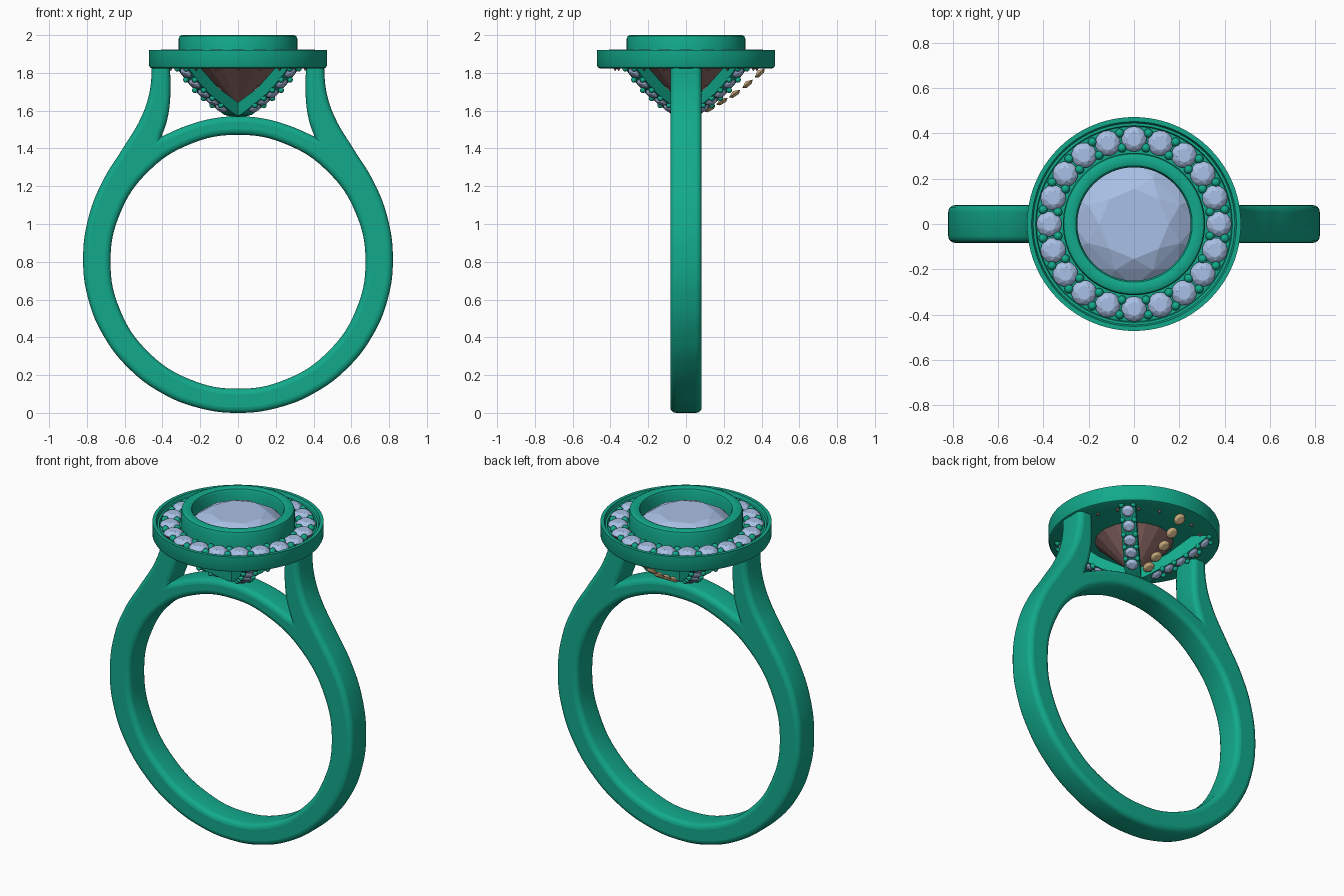
import bpy, bmesh
from math import sin, cos, pi, radians
from mathutils import Matrix, Vector

if "Cube" in bpy.data.objects:
    bpy.data.objects.remove(bpy.data.objects["Cube"])


def material(name, rgb):
    m = bpy.data.materials.new(name)
    m.diffuse_color = (*rgb, 1)
    m.use_nodes = True
    m.node_tree.nodes["Principled BSDF"].inputs["Base Color"].default_value = m.diffuse_color
    return m


METAL = material("metal", (0.006, 0.40, 0.26))
GEM = material("gem_crown", (0.40, 0.53, 0.79))
PAVILION = material("gem_pavilion", (0.26, 0.14, 0.13))
LOOSE = material("loose_gem", (0.61, 0.43, 0.22))


def finish(name, bm, mats, smooth=None):
    """Turn a bmesh into a scene object."""
    me = bpy.data.meshes.new(name)
    bm.to_mesh(me)
    bm.free()
    for m in mats:
        me.materials.append(m)
    ob = bpy.data.objects.new(name, me)
    bpy.context.collection.objects.link(ob)
    if smooth:
        shade(ob, smooth)
    return ob


def shade(ob, angle):
    bpy.ops.object.select_all(action='DESELECT')
    ob.select_set(True)
    bpy.context.view_layer.objects.active = ob
    bpy.ops.object.shade_smooth_by_angle(angle=radians(angle))


def add_gem(bm, mtx, r, crown, depth):
    """Brilliant cut: table, star ring, girdle, pavilion and culet as a hull."""
    tmp = bmesh.new()
    rings = [(8, 0.56 * r, crown, 0), (8, 0.80 * r, crown * 0.66, 0.5),
             (16, r, 0.02 * r, 0), (16, r, -0.02 * r, 0)]
    for n, rad, z, off in rings:
        for i in range(n):
            a = 2 * pi * (i + off) / n
            tmp.verts.new((rad * cos(a), rad * sin(a), z))
    tmp.verts.new((0, 0, -depth))
    bmesh.ops.convex_hull(tmp, input=tmp.verts[:])
    bmesh.ops.dissolve_limit(tmp, angle_limit=0.01, verts=tmp.verts[:], edges=tmp.edges[:])
    for f in tmp.faces:
        f.material_index = 1 if f.calc_center_median().z < -0.03 * r else 0
    tmp.transform(mtx)
    me = bpy.data.meshes.new("tmp_gem")
    tmp.to_mesh(me)
    tmp.free()
    bm.from_mesh(me)
    bpy.data.meshes.remove(me)


def add_bead(bm, loc, r):
    bmesh.ops.create_uvsphere(bm, u_segments=12, v_segments=8, radius=r,
                              matrix=Matrix.Translation(loc))


# Shank: outline with split shoulders and bridge, bevelled and filled
right = [(0.455, 1.85), (0.468, 1.70), (0.515, 1.56), (0.61, 1.40), (0.715, 1.23), (0.79, 1.04)]
corner = {(0.455, 1.85), (0.36, 1.85), (0.405, 1.463)}
lower = [(0.82 * cos(a), 0.81 + 0.81 * sin(a)) for a in [-pi * i / 12 for i in range(7)]]
half = right + lower
inner = [(0.405, 1.463), (0.378, 1.54), (0.36, 1.65), (0.36, 1.85)]
arch = [(0.77 * sin(a), 0.80 + 0.77 * cos(a)) for a in (-0.36, -0.18, 0, 0.18, 0.36)]
outline = (half + [(-x, z) for x, z in half[-2::-1]]
           + [(-x, z) for x, z in inner[::-1]] + arch + inner)
hole = [(0.675 * cos(2 * pi * i / 16), 0.80 + 0.672 * sin(2 * pi * i / 16)) for i in range(16)]

cu = bpy.data.curves.new("shank", 'CURVE')
cu.dimensions, cu.fill_mode = '2D', 'BOTH'
BEV = 0.03
cu.extrude, cu.bevel_depth, cu.offset, cu.bevel_resolution = 0.083 - BEV, BEV, -BEV, 3
for pts in (outline, hole):
    sp = cu.splines.new('BEZIER')
    sp.bezier_points.add(len(pts) - 1)
    sp.use_cyclic_u, sp.resolution_u = True, 8
    for bp, (x, z) in zip(sp.bezier_points, pts):
        bp.co = (x, z, 0)
        kind = 'VECTOR' if (abs(x), z) in corner else 'AUTO'
        bp.handle_left_type = bp.handle_right_type = kind
cu.materials.append(METAL)
shank = bpy.data.objects.new("shank", cu)
shank.rotation_euler.x = pi / 2
bpy.context.collection.objects.link(shank)
bpy.ops.object.select_all(action='DESELECT')
shank.select_set(True)
bpy.context.view_layer.objects.active = shank
bpy.ops.object.convert(target='MESH')
shade(bpy.context.view_layer.objects.active, 35)

# Halo tray with raised centre bezel: lathed profile
profile = [(0.20, 1.83), (0.455, 1.823), (0.466, 1.828), (0.472, 1.84), (0.472, 1.92),
           (0.452, 1.92), (0.445, 1.90), (0.434, 1.90), (0.430, 1.885), (0.314, 1.885),
           (0.314, 1.98), (0.309, 1.994), (0.297, 2.0), (0.268, 2.0), (0.257, 1.995),
           (0.25, 1.98), (0.25, 1.87)]
bm = bmesh.new()
vs = [bm.verts.new((r, 0, z)) for r, z in profile]
es = [bm.edges.new((vs[i - 1], vs[i])) for i in range(len(vs))]
bmesh.ops.spin(bm, geom=vs + es, cent=(0, 0, 0), axis=(0, 0, 1), angle=2 * pi, steps=96,
               use_merge=True)
bmesh.ops.remove_doubles(bm, verts=bm.verts[:], dist=1e-5)
bmesh.ops.recalc_face_normals(bm, faces=bm.faces[:])
finish("halo_and_bezel", bm, [METAL], 35)

# Centre stone
bm = bmesh.new()
add_gem(bm, Matrix.Translation((0, 0, 1.89)), 0.275, 0.085, 0.265)
finish("centre_stone", bm, [GEM, PAVILION])

# Halo stones with a pair of beads in every gap
stones, beads = bmesh.new(), bmesh.new()
for i in range(20):
    rot = Matrix.Rotation(2 * pi * i / 20, 4, 'Z')
    add_gem(stones, rot @ Matrix.Translation((0.375, 0, 1.902)), 0.056, 0.022, 0.094)
    rot = Matrix.Rotation(2 * pi * (i + 0.5) / 20, 4, 'Z')
    for r in (0.340, 0.406):
        add_bead(beads, rot @ Vector((r, 0, 1.902)), 0.02)
finish("halo_stones", stones, [GEM, PAVILION])
finish("halo_beads", beads, [METAL], 60)

# Pave struts under the halo: four diagonal arms, plus a bare row of gems at the back
seats = [(0.125, 1.613), (0.19, 1.65), (0.257, 1.69), (0.325, 1.742), (0.39, 1.80)]
arm = ([(0, 1.566), (0.06, 1.578)] + seats
       + [(0.425, 1.84), (0.34, 1.84), (0.19, 1.72), (0, 1.62)])


def seat_frame(i):
    """Matrix at seat i with local z facing out and down from the arm."""
    a, b = Vector(seats[max(i - 1, 0)]), Vector(seats[min(i + 1, 4)])
    t = (b - a).normalized()
    x, z = Vector((t.x, 0, t.y)), Vector((t.y, 0, -t.x))
    m = Matrix((x, z.cross(x), z)).transposed().to_4x4()
    m.translation = (seats[i][0], 0, seats[i][1])
    return m


arms, gems, grips, loose = (bmesh.new() for _ in range(4))
for k in range(4):
    rot = Matrix.Rotation(pi / 4 + k * pi / 2, 4, 'Z')
    f = arms.faces.new([arms.verts.new(rot @ Vector((r, -0.043, z))) for r, z in arm])
    ext = bmesh.ops.extrude_face_region(arms, geom=[f], use_keep_orig=True)["geom"]
    bmesh.ops.translate(arms, vec=rot.to_3x3() @ Vector((0, 0.086, 0)),
                        verts=[v for v in ext if isinstance(v, bmesh.types.BMVert)])
    for i in range(5):
        add_gem(gems, rot @ seat_frame(i), 0.034, 0.014, 0.04)
        for s in (-1, 1):
            add_bead(grips, rot @ seat_frame(i) @ Vector((0.038, s * 0.033, 0.004)), 0.015)
for i in range(5):
    add_gem(loose, Matrix.Rotation(pi / 2, 4, 'Z') @ seat_frame(i), 0.034, 0.014, 0.016)
bmesh.ops.recalc_face_normals(arms, faces=arms.faces[:])
finish("pave_struts", arms, [METAL], 30)
finish("strut_stones", gems, [GEM, GEM])
finish("strut_beads", grips, [METAL], 60)
finish("loose_back_stones", loose, [LOOSE, LOOSE])
